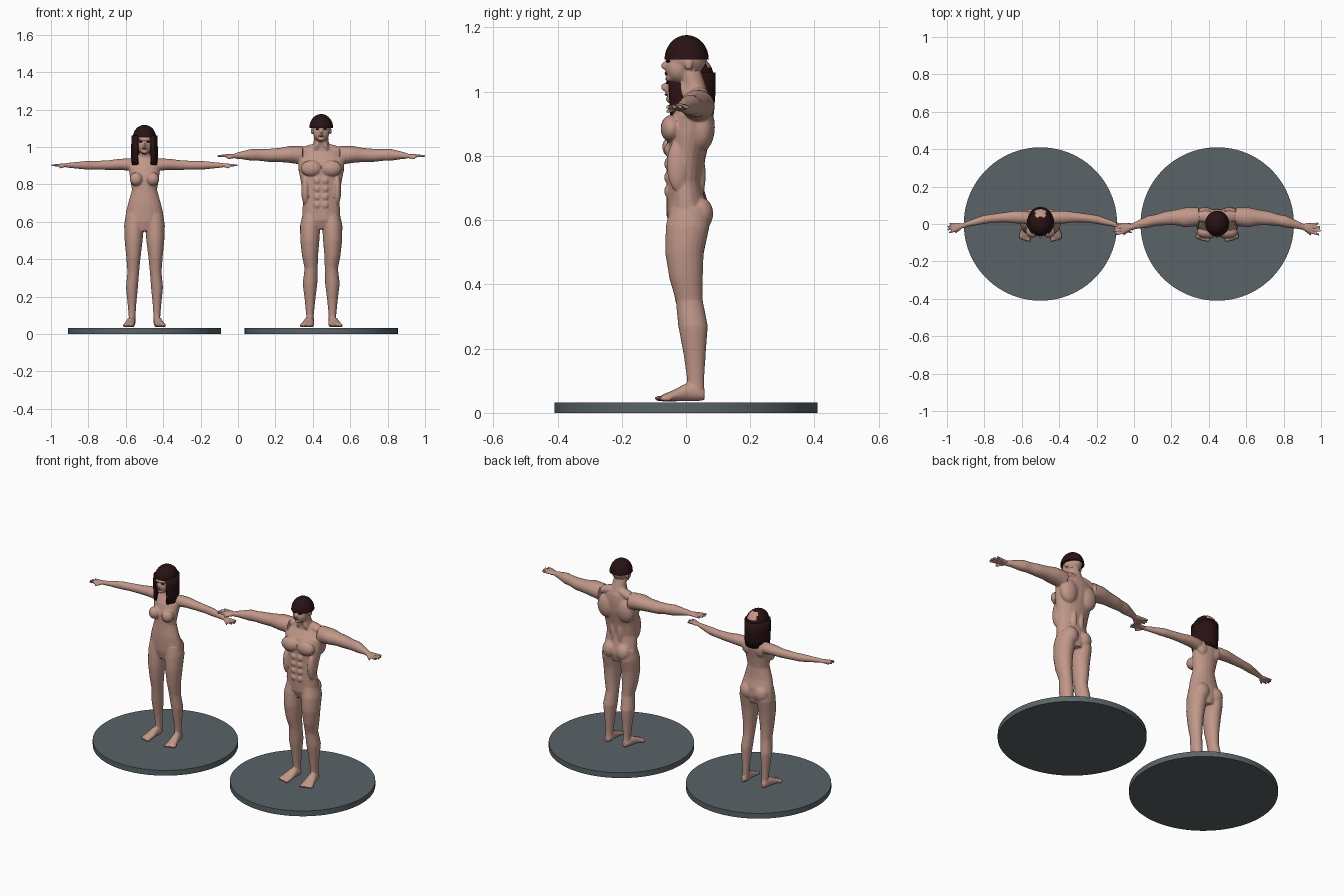
import bpy, bmesh, math
from mathutils import Matrix, Vector

cube = bpy.data.objects.get("Cube")
if cube:
    bpy.data.objects.remove(cube, do_unlink=True)


def material(name, colour):
    mat = bpy.data.materials.new(name)
    mat.use_nodes = True
    mat.diffuse_color = (*colour, 1)
    mat.node_tree.nodes["Principled BSDF"].inputs["Base Color"].default_value = (*colour, 1)
    return mat


SKIN = material("skin", (.53, .31, .25))
HAIR = material("dark_brown_hair", (.022, .006, .007))
STONE = material("slate_grey", (.1, .125, .135))
LIP = material("lip", (.26, .1, .08))


def tube(bm, rows, axis="Z", side=1, sides=20):
    """Closed loft through elliptical rings given as x, y, z and two radii."""
    rings = []
    for x, y, z, a, b in rows:
        ring = []
        for i in range(sides):
            t = math.tau * i / sides
            u, v = a * math.cos(t), b * math.sin(t)
            offset = {"X": (0, u, v), "Y": (u, 0, v), "Z": (u, v, 0)}[axis]
            point = Vector((x, y, z)) + Vector(offset)
            point.x *= side
            ring.append(bm.verts.new(point))
        rings.append(ring)
    for low, high in zip(rings, rings[1:]):
        for i in range(sides):
            j = (i + 1) % sides
            bm.faces.new((low[i], low[j], high[j], high[i]))
    bm.faces.new(rings[0])
    bm.faces.new(rings[-1])


def blob(bm, centre, radii, side=1, turn=0):
    x, y, z = centre
    place = (Matrix.Translation((x * side, y, z)) @ Matrix.Rotation(turn * side, 4, "Y")
             @ Matrix.Diagonal((*radii, 1)))
    bmesh.ops.create_uvsphere(bm, u_segments=20, v_segments=12, radius=1, matrix=place)


def finish(bm, name, x, mats, angle=35):
    bmesh.ops.recalc_face_normals(bm, faces=bm.faces)
    mesh = bpy.data.meshes.new(name)
    bm.to_mesh(mesh)
    bm.free()
    obj = bpy.data.objects.new(name, mesh)
    bpy.context.collection.objects.link(obj)
    obj.location.x = x
    for mat in mats:
        mesh.materials.append(mat)
    bpy.ops.object.select_all(action="DESELECT")
    obj.select_set(True)
    bpy.context.view_layer.objects.active = obj
    bpy.ops.object.shade_smooth_by_angle(angle=math.radians(angle))
    return obj


def fuse(obj):
    """Merge overlapping solids into one skin and thin it to broad facets."""
    remesh = obj.modifiers.new("merge", "REMESH")
    remesh.mode, remesh.voxel_size = "VOXEL", .004
    smooth = obj.modifiers.new("soften", "SMOOTH")
    smooth.factor, smooth.iterations = .5, 3
    thin = obj.modifiers.new("thin", "DECIMATE")
    thin.ratio = .16
    for name in ("merge", "soften", "thin"):
        bpy.ops.object.modifier_apply(modifier=name)
    bpy.ops.object.shade_smooth_by_angle(angle=math.radians(35))


def hand(bm, x, y, z, side, s):
    tube(bm, [(x, y, z, .014 * s, .012 * s), (x + .03 * s, y - .004, z, .027 * s, .012 * s),
              (x + .055 * s, y - .008, z, .027 * s, .01 * s)], "X", side)
    for i, length in enumerate((.04, .05, .047, .035)):
        spread = (i - 1.5) * .014 * s
        tube(bm, [(x + .045 * s, y - .008 - spread * -1, z, .008 * s, .009 * s),
                  (x + (.055 + length) * s, y - .012 + spread * 1.5, z, .006 * s, .007 * s)],
             "X", side, 10)
    tube(bm, [(x + .01, y - .012, z - .003, .01 * s, .01 * s),
              (x + .05 * s, y - .045 * s, z - .014, .007 * s, .007 * s)], "X", side, 10)


def foot(bm, x, side, s):
    tube(bm, [(x, .058, .056, .014 * s, .016), (x, .035, .062, .022 * s, .026),
              (x + .005, 0, .064, .025 * s, .028), (x + .012, -.045, .052, .032 * s, .016),
              (x + .016, -.072, .047, .034 * s, .011)], "Y", side)
    for i in range(5):
        blob(bm, (x + .016 + (i - 2) * .013 * s, -.078 + i * .004, .045),
             (.008 * s, .02, .009), side)


def head(bm, z, width, jaw):
    blob(bm, (0, .003, z + .025), (width, .063, .062))
    blob(bm, (0, -.024, z - .012), (jaw, .04, .046))
    blob(bm, (0, -.045, z - .042), (.018, .018, .013))
    blob(bm, (0, -.062, z - .004), (.009, .016, .014))
    blob(bm, (0, -.053, z + .022), (.034, .012, .008))
    for side in (1, -1):
        blob(bm, (width - .001, .008, z), (.007, .013, .018), side)


def face_details(name, x, z):
    for label, side in (("left", 1), ("right", -1)):
        bm = bmesh.new()
        blob(bm, (.02, -.055, z + .01), (.009, .008, .004), side)
        finish(bm, f"{name}_{label}_eye", x, [HAIR])
    bm = bmesh.new()
    blob(bm, (0, -.06, z - .027), (.014, .007, .004))
    finish(bm, name + "_lips", x, [LIP])


def dome(bm, y, z, radii):
    w, d, h = radii
    steps = [math.radians(a) for a in range(0, 90, 11)]
    tube(bm, [(0, y, z + h * math.sin(t), w * math.cos(t), d * math.cos(t)) for t in steps],
         sides=32)


# Round stands
for label, x in (("woman", -.5), ("man", .445)):
    bm = bmesh.new()
    tube(bm, [(0, 0, 0, .41, .41), (0, 0, .033, .41, .41)], sides=96)
    finish(bm, label + "_stand", x, [STONE])

# Male figure: trunk and neck
bm = bmesh.new()
tube(bm, [(0, .01, .56, .045, .05), (0, .005, .61, .1, .065), (0, 0, .66, .102, .06),
          (0, -.005, .72, .095, .055), (0, 0, .79, .105, .06), (0, .01, .87, .12, .068),
          (0, .02, .93, .125, .062), (0, .035, .975, .09, .043), (0, .03, 1, .046, .038),
          (0, .02, 1.03, .04, .038), (0, .01, 1.06, .037, .038)])
head(bm, 1.085, .05, .042)
for side in (1, -1):
    # Legs and feet
    tube(bm, [(.05, .01, .64, .05, .06), (.059, .005, .58, .054, .068), (.061, -.005, .5, .051, .06),
              (.06, 0, .42, .043, .052), (.054, .01, .35, .035, .042), (.06, .022, .27, .039, .046),
              (.06, .027, .18, .028, .034), (.06, .03, .1, .02, .026), (.06, .03, .06, .021, .028)],
         side=side)
    foot(bm, .061, side, 1.1)
    # Arms and hands
    tube(bm, [(.1, .04, .955, .05, .05), (.17, .035, .96, .053, .045), (.22, .035, .957, .042, .038),
              (.28, .03, .955, .037, .035), (.33, .02, .957, .031, .031), (.37, .012, .958, .032, .032),
              (.43, -.005, .955, .021, .02), (.46, -.015, .952, .017, .015)], "X", side)
    hand(bm, .455, -.015, .952, side, .95)
    # Muscle masses
    blob(bm, (.053, -.045, .885), (.057, .034, .043), side)
    blob(bm, (.065, .05, .89), (.058, .04, .075), side)
    blob(bm, (.065, .04, .985), (.075, .032, .025), side, .3)
    blob(bm, (.046, .042, .62), (.046, .043, .052), side)
    blob(bm, (.025, .035, .74), (.02, .026, .09), side)
    blob(bm, (.085, -.025, .77), (.022, .035, .08), side)
    blob(bm, (.02, .012, 1.015), (.016, .03, .05), side, -.3)
    for i in range(4):
        blob(bm, (.021, -.052, .69 + i * .043), (.019, .016, .021), side)
fuse(finish(bm, "man_body", .445, [SKIN]))
face_details("man", .445, 1.085)

# Cropped hair
bm = bmesh.new()
dome(bm, .002, 1.1, (.064, .069, .076))
finish(bm, "man_hair", .445, [HAIR])

# Female figure: trunk and neck
bm = bmesh.new()
tube(bm, [(0, .01, .55, .04, .05), (0, .01, .6, .1, .062), (0, .008, .65, .1, .062),
          (0, 0, .7, .087, .055), (0, 0, .77, .067, .05), (0, .005, .83, .077, .053),
          (0, .02, .89, .085, .05), (0, .03, .925, .075, .038), (0, .03, .945, .038, .03),
          (0, .02, .97, .027, .029), (0, .01, 1.01, .026, .03)])
head(bm, 1.018, .046, .037)
for side in (1, -1):
    # Legs and feet
    tube(bm, [(.05, .01, .64, .05, .055), (.056, .01, .58, .053, .063), (.058, 0, .5, .048, .056),
              (.059, 0, .41, .038, .046), (.06, .008, .33, .031, .037), (.067, .02, .25, .032, .038),
              (.067, .027, .15, .022, .026), (.066, .03, .09, .018, .022), (.068, .03, .06, .019, .025)],
         side=side)
    foot(bm, .068, side, .9)
    # Arms and hands
    tube(bm, [(.07, .035, .905, .035, .033), (.13, .037, .907, .034, .03), (.19, .036, .903, .027, .026),
              (.26, .03, .902, .023, .023), (.31, .022, .902, .023, .023), (.38, .003, .902, .016, .016),
              (.42, -.01, .902, .013, .012)], "X", side)
    hand(bm, .415, -.01, .902, side, .8)
    # Soft forms
    blob(bm, (.044, -.04, .828), (.035, .034, .036), side)
    blob(bm, (.047, .04, .615), (.047, .042, .052), side)
    blob(bm, (.045, .045, .89), (.036, .025, .045), side)
    blob(bm, (.035, .03, .935), (.05, .02, .016), side, .25)
fuse(finish(bm, "woman_body", -.5, [SKIN]))
face_details("woman", -.5, 1.018)

# Long hair: crown with a bare patch
bm = bmesh.new()
dome(bm, .01, 1.05, (.062, .075, .068))
bm.faces.ensure_lookup_table()
for face in bm.faces:
    c = face.calc_center_median()
    if .035 < c.y < .078 and abs(c.x) < .03 and c.z > 1.08:
        face.material_index = 1
finish(bm, "woman_hair_crown", -.5, [HAIR, SKIN])

# Long hair: curtain round the sides and back, open at the face
bm = bmesh.new()
rows = []
for z, width, depth in ((1.06, .062, .074), (1, .063, .074), (.95, .064, .07), (.905, .06, .066)):
    angles = [math.radians(-52 + 284 * i / 28) for i in range(29)]
    rows.append([bm.verts.new((width * math.cos(t), .01 + depth * math.sin(t), z)) for t in angles])
for low, high in zip(rows, rows[1:]):
    for i in range(28):
        bm.faces.new((low[i], low[i + 1], high[i + 1], high[i]))
curtain = finish(bm, "woman_hair_curtain", -.5, [HAIR])
shell = curtain.modifiers.new("thickness", "SOLIDIFY")
shell.thickness, shell.offset = .016, 0
bpy.ops.object.modifier_apply(modifier="thickness")
